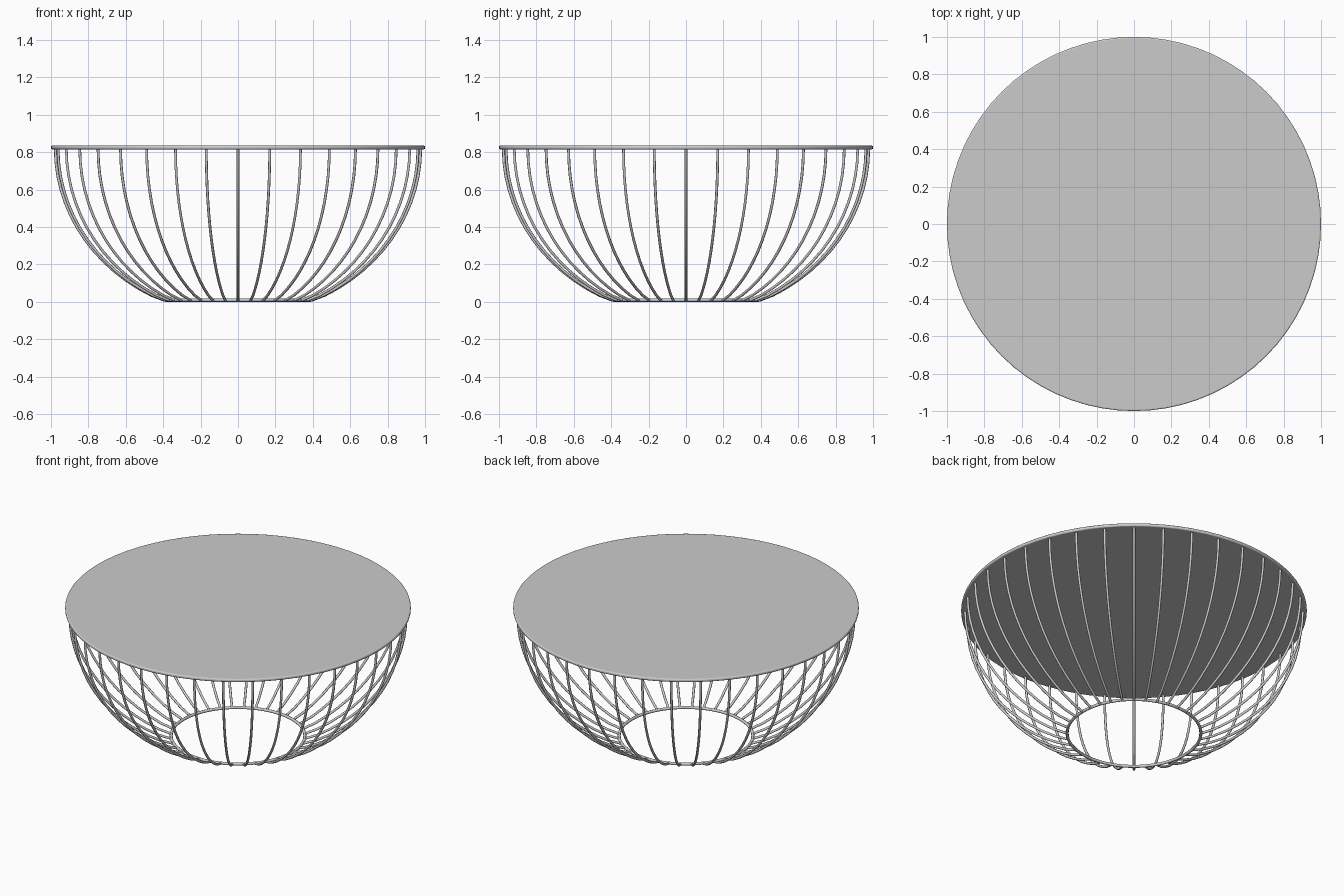
import bpy, bmesh
from math import sin, cos, pi, sqrt, radians

if "Cube" in bpy.data.objects:
    bpy.data.objects.remove(bpy.data.objects["Cube"])

WIRES = 36
TOP_Z, SIDE_R, DEPTH = 0.82, 0.977, 0.892   # ellipse the wires follow


def tube(name, paths, radius, cyclic=False):
    """Round wires along lists of points, converted to a smooth mesh."""
    cu = bpy.data.curves.new(name, 'CURVE')
    cu.dimensions = '3D'
    cu.bevel_depth = radius
    cu.bevel_resolution = 2
    cu.use_fill_caps = not cyclic
    for pts in paths:
        sp = cu.splines.new('POLY')
        sp.points.add(len(pts) - 1)
        for p, co in zip(sp.points, pts):
            p.co = (*co, 1)
        sp.use_cyclic_u = cyclic
        sp.use_smooth = True
    ob = bpy.data.objects.new(name, cu)
    bpy.context.collection.objects.link(ob)
    bpy.ops.object.select_all(action='DESELECT')
    ob.select_set(True)
    bpy.context.view_layer.objects.active = ob
    bpy.ops.object.convert(target='MESH')
    return bpy.context.view_layer.objects.active


def circle(r, z, n=72):
    return [(r * cos(2 * pi * i / n), r * sin(2 * pi * i / n), z) for i in range(n)]


# Bowl profile: quarter-ellipse arc from the base ring up to the top
end = 1.160          # angle where the arc reaches the base
profile = []
for i in range(15):
    t = end * i / 14
    profile.append((SIDE_R * cos(t), TOP_Z - DEPTH * sin(t)))

# Cage wires, evenly spaced around the axis
wires = []
for k in range(WIRES):
    a = 2 * pi * k / WIRES
    wires.append([(r * cos(a), r * sin(a), max(z, 0.007)) for r, z in profile])
tube("cage_wires", wires, 0.0075)

# Base ring
tube("base_ring", [circle(0.387, 0.009)], 0.009, cyclic=True)

# Table top: thin disc with a rounded rim
bpy.ops.mesh.primitive_cylinder_add(vertices=72, radius=1.0, depth=0.02,
                                    location=(0, 0, 0.825))
top = bpy.context.object
top.name = "table_top"
bev = top.modifiers.new("rounded_rim", 'BEVEL')
bev.width = 0.007
bev.segments = 3
bev.limit_method = 'ANGLE'
bev.angle_limit = radians(40)
bpy.ops.object.shade_smooth_by_angle(angle=radians(35))
